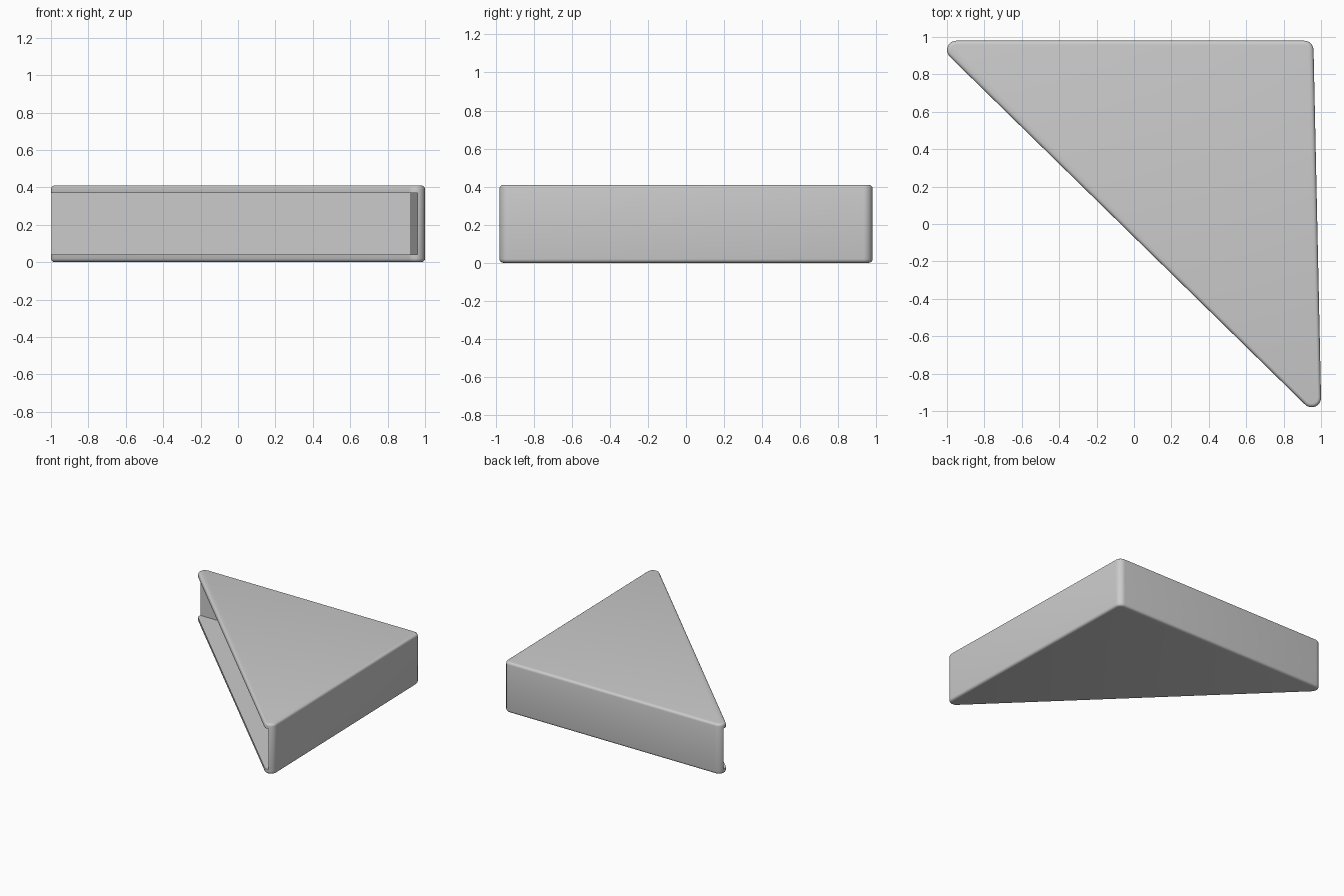
import bpy
import bmesh
from math import atan2, cos, sin, pi, radians
from mathutils import Vector

HEIGHT = 0.41
WALL = 0.04
RADIUS = 0.05      # upright corner rounding
RIM = 0.02         # top and bottom edge rounding
STEPS = 8

if "Cube" in bpy.data.objects:
    bpy.data.objects.remove(bpy.data.objects["Cube"])

grey = bpy.data.materials.new("plain_grey")
grey.use_nodes = True
colour = (0.6, 0.6, 0.6, 1.0)
grey.diffuse_color = colour
grey.node_tree.nodes["Principled BSDF"].inputs["Base Color"].default_value = colour


def rounded_outline(centres, radius):
    """Anticlockwise outline around the corner centres, with an arc at each."""
    points = []
    for i, c in enumerate(centres):
        before = c - centres[i - 1]
        after = centres[(i + 1) % len(centres)] - c
        start = atan2(before.y, before.x) - pi / 2
        turn = (atan2(after.y, after.x) - pi / 2 - start) % (2 * pi)
        for k in range(STEPS + 1):
            a = start + turn * k / STEPS
            points.append((c.x + radius * cos(a), c.y + radius * sin(a)))
    return points


def prism(name, outline, low, high, rim=0.0):
    """Extruded outline, optionally with rounded top and bottom rims."""
    bm = bmesh.new()
    base = bm.faces.new([bm.verts.new((x, y, low)) for x, y in outline])
    top = bmesh.ops.extrude_face_region(bm, geom=[base])
    verts = [v for v in top["geom"] if isinstance(v, bmesh.types.BMVert)]
    bmesh.ops.translate(bm, verts=verts, vec=(0, 0, high - low))
    bmesh.ops.recalc_face_normals(bm, faces=bm.faces)
    if rim:
        edges = [e for e in bm.edges if abs(e.verts[0].co.z - e.verts[1].co.z) < 1e-5]
        bmesh.ops.bevel(bm, geom=edges, offset=rim, segments=4, profile=0.5, affect='EDGES')
    mesh = bpy.data.meshes.new(name)
    bm.to_mesh(mesh)
    bm.free()
    mesh.materials.append(grey)
    obj = bpy.data.objects.new(name, mesh)
    bpy.context.collection.objects.link(obj)
    return obj


# Triangular shell with rounded corners
corners = [Vector((0.91, 0.93)), Vector((-0.95, 0.93)), Vector((0.95, -0.93))]
shell = prism("triangular_shell", rounded_outline(corners, RADIUS), 0, HEIGHT, RIM)

# Cavity, open along the whole long side
cavity_outline = [(0.92, 0.94), (-1.3, 0.94), (-1.3, -1.1), (0.963, -1.1)]
cavity = prism("cavity_cutter", cavity_outline, WALL, HEIGHT - WALL)
cavity.hide_render = True

cut = shell.modifiers.new("hollow", 'BOOLEAN')
cut.operation = 'DIFFERENCE'
cut.solver = 'EXACT'
cut.object = cavity
bpy.ops.object.select_all(action='DESELECT')
shell.select_set(True)
bpy.context.view_layer.objects.active = shell
bpy.ops.object.modifier_apply(modifier=cut.name)
bpy.data.objects.remove(cavity)

# Soft rounded edges, crisp cavity edges
bpy.ops.object.shade_smooth_by_angle(angle=radians(35))
